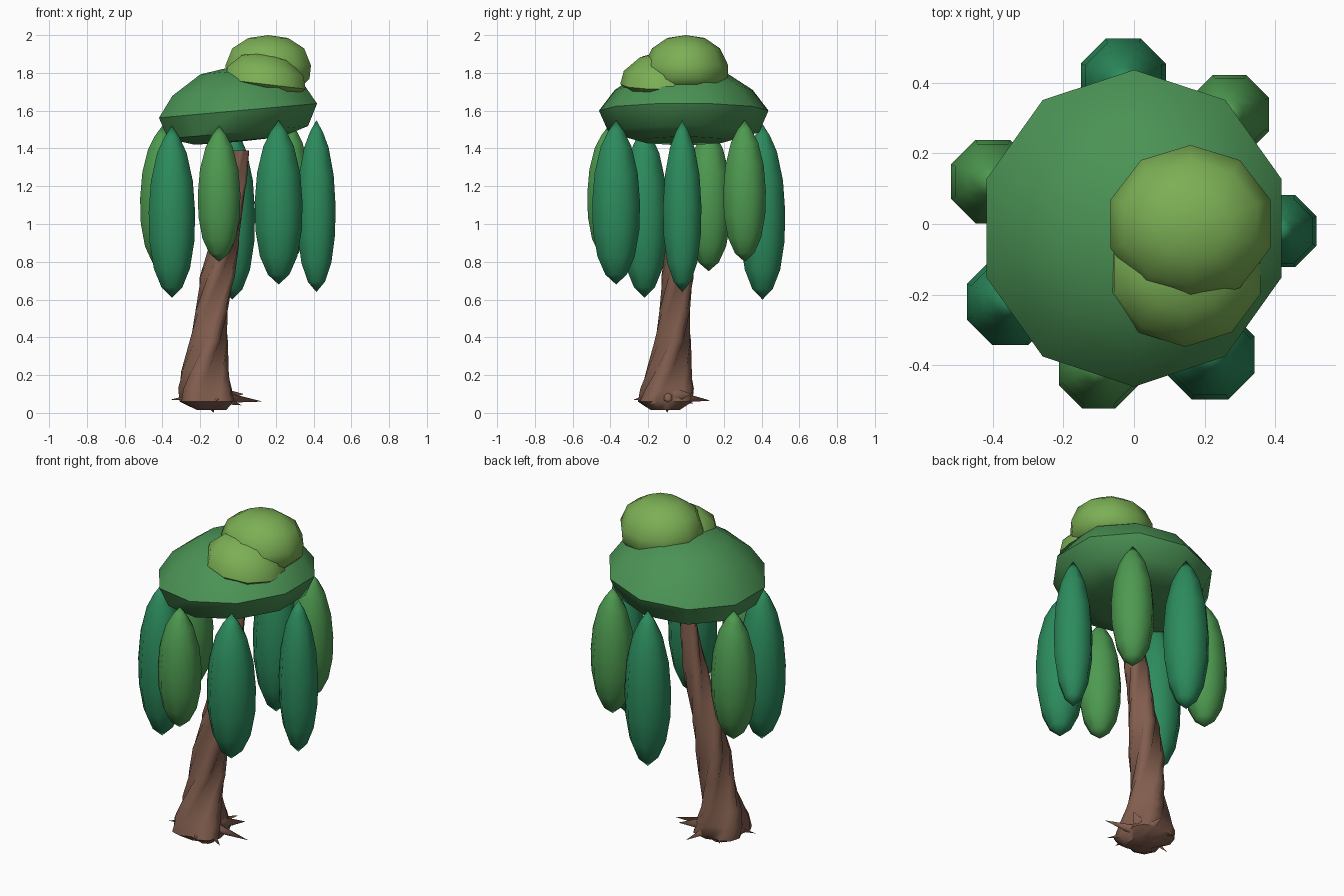
import bpy, bmesh
from math import sin, cos, pi, radians
from mathutils import Vector

if "Cube" in bpy.data.objects:
    bpy.data.objects.remove(bpy.data.objects["Cube"])


def material(name, rgb):
    m = bpy.data.materials.new(name)
    m.diffuse_color = (*rgb, 1)
    m.use_nodes = True
    m.node_tree.nodes["Principled BSDF"].inputs["Base Color"].default_value = m.diffuse_color
    return m


BARK = material("bark", (0.22, 0.11, 0.075))
DARK = material("dark_leaf", (0.025, 0.26, 0.11))
LIGHT = material("light_leaf", (0.075, 0.32, 0.08))
CROWN = material("crown_green", (0.07, 0.29, 0.09))
LIME = material("lime_leaf", (0.2, 0.43, 0.09))


def loft(name, rings, n, mat, tilt=0, groove=0, start=pi / 2, angle=50):
    """Skin rings of (x, y, z, rx, ry, twist degrees)."""
    bm = bmesh.new()
    loops = []
    for x, y, z, rx, ry, tw in rings:
        loop = []
        for i in range(n):
            a = start + 2 * pi * i / n
            k = 1 - groove * (1 - abs(sin(2 * a)))
            b = a + radians(tw)
            dx, dy = rx * k * cos(b), ry * k * sin(b)
            loop.append(bm.verts.new((x + dx, y + dy, z + tilt * dx)))
        loops.append(loop)
    for lo, hi in zip(loops, loops[1:]):
        for i in range(n):
            j = (i + 1) % n
            bm.faces.new((lo[i], lo[j], hi[j], hi[i]))
    bm.faces.new(loops[0][::-1])
    bm.faces.new(loops[-1])
    bmesh.ops.remove_doubles(bm, verts=bm.verts, dist=1e-5)
    bmesh.ops.recalc_face_normals(bm, faces=bm.faces)
    me = bpy.data.meshes.new(name)
    bm.to_mesh(me)
    bm.free()
    ob = bpy.data.objects.new(name, me)
    bpy.context.collection.objects.link(ob)
    me.materials.append(mat)
    bpy.ops.object.select_all(action='DESELECT')
    ob.select_set(True)
    bpy.context.view_layer.objects.active = ob
    bpy.ops.object.shade_smooth_by_angle(angle=radians(angle))
    return ob


# twisted trunk leaning towards the crown centre
trunk = [(-.14, -.11, .015, .09, .09, 0), (-.165, -.11, .06, .165, .165, 5),
         (-.175, -.10, .13, .155, .155, 15), (-.175, -.09, .22, .13, .125, 30),
         (-.155, -.07, .38, .105, .10, 60), (-.14, -.06, .54, .10, .095, 90),
         (-.11, -.045, .72, .095, .088, 122), (-.075, -.035, .88, .082, .075, 150),
         (-.04, -.025, 1.04, .07, .065, 180), (-.01, -.02, 1.22, .058, .055, 210),
         (.01, -.02, 1.39, .05, .05, 235)]
loft("trunk", trunk, 16, BARK, groove=0.27, start=pi / 4)

# pointed roots: tip position and base thickness
roots = [((.13, -.09, .06), .04), ((.03, .03, .10), .06), ((-.09, .13, .065), .04),
         ((-.36, -.15, .07), .03), ((-.10, -.28, .07), .04), ((.02, -.20, .04), .04),
         ((-.25, .04, .05), .04), ((-.13, -.10, 0), .05)]
for i, (tip, r) in enumerate(roots):
    base, tip = Vector((-.15, -.10, .09)), Vector(tip)
    bpy.ops.mesh.primitive_cone_add(vertices=6, radius1=r, depth=(tip - base).length,
                                    location=(tip + base) / 2)
    ob = bpy.context.object
    ob.name = f"root_{i + 1}"
    ob.rotation_euler = (tip - base).to_track_quat('Z', 'Y').to_euler()
    ob.data.materials.append(BARK)
    bpy.ops.object.shade_smooth_by_angle(angle=radians(60))


# domed crown and the two clumps on top
def dome(name, x, y, profile, mat, tilt):
    loft(name, [(x, y, z, r, r * s, 0) for r, z, s in profile], 10, mat, tilt)


dome("crown", 0, -.012, [(0, 1.435, 1), (.24, 1.44, 1), (.39, 1.485, 1.02), (.44, 1.60, 1.02),
                         (.365, 1.71, 1), (.21, 1.81, 1), (0, 1.84, 1)], CROWN, 0.09)
dome("top_clump", .16, 0, [(0, 1.72, 1), (.18, 1.72, 1), (.23, 1.77, .96), (.238, 1.84, .94),
                           (.20, 1.93, .9), (.11, 1.985, .9), (0, 2.0, 1)], LIME, 0)
dome("front_clump", .145, -.13, [(0, 1.70, 1), (.17, 1.70, 1), (.225, 1.74, .97), (.21, 1.81, .95),
                                 (.13, 1.88, .9), (0, 1.91, 1)], LIME, -0.12)

# hanging leaf clusters: x, y, bottom, top, radius, material
leaves = [(-.03, .405, .60, 1.53, .13, DARK), (.27, .31, .80, 1.55, .122, LIGHT),
          (.415, -.02, .64, 1.55, .11, DARK), (.215, -.37, .68, 1.55, .137, DARK),
          (-.10, -.41, .80, 1.52, .122, LIGHT), (-.35, -.22, .61, 1.52, .133, DARK),
          (-.40, .12, .75, 1.52, .128, LIGHT)]
shape = [(0, 0), (.06, .45), (.17, .78), (.33, .97), (.5, 1), (.68, .9), (.84, .64), (.93, .34), (1, 0)]
for i, (x, y, lo, hi, r, mat) in enumerate(leaves):
    loft(f"hanging_leaf_{i + 1}",
         [(x, y, lo + (hi - lo) * t, r * s, r * s, 22.5 if 0 < t < 1 else 0) for t, s in shape],
         8, mat)
